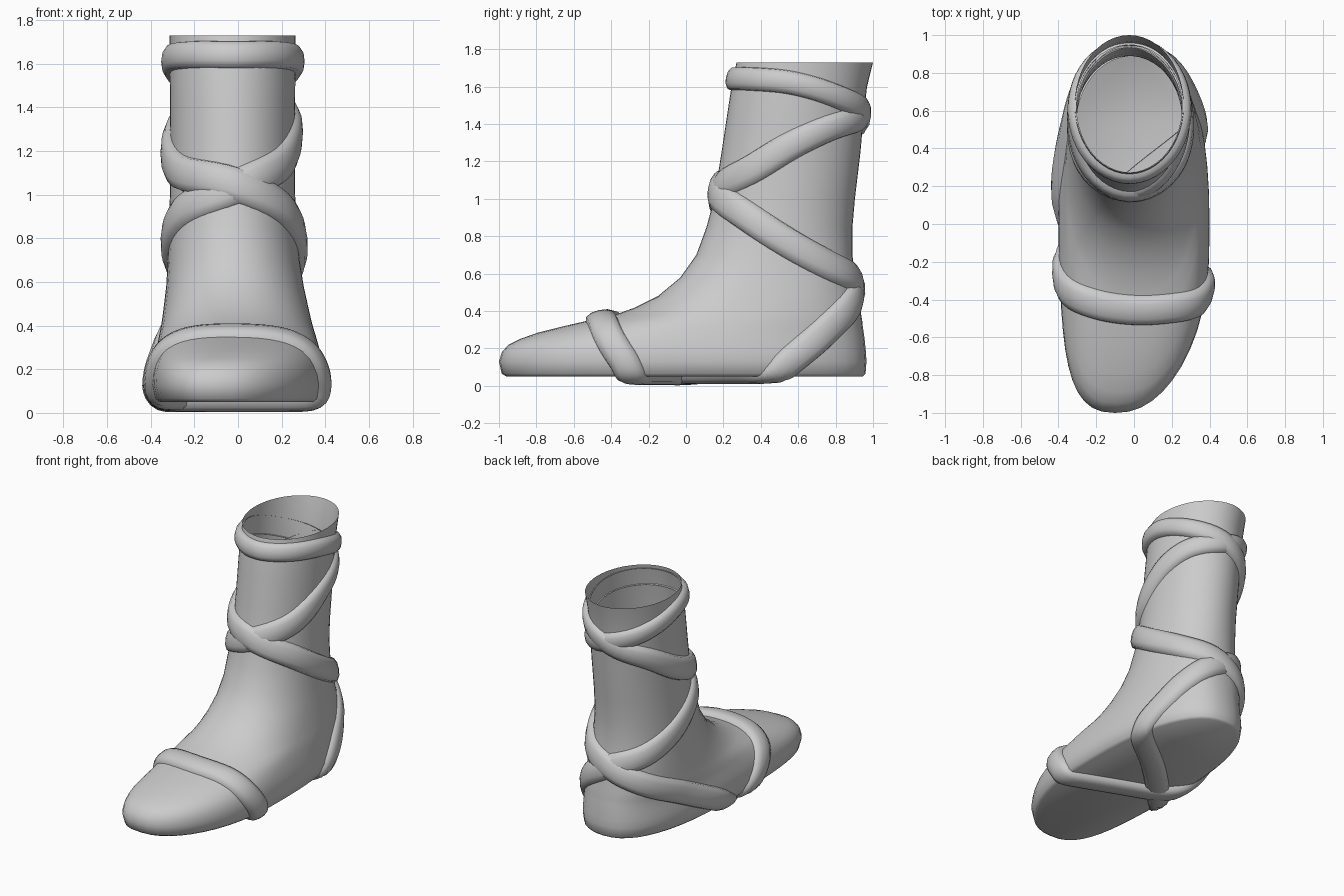
import bpy, bmesh, math
from mathutils import Vector
from mathutils.bvhtree import BVHTree

if "Cube" in bpy.data.objects:
    bpy.data.objects.remove(bpy.data.objects["Cube"])


def finish(bm, name, angle):
    me = bpy.data.meshes.new(name)
    bm.to_mesh(me)
    ob = bpy.data.objects.new(name, me)
    bpy.context.collection.objects.link(ob)
    bpy.ops.object.select_all(action='DESELECT')
    ob.select_set(True)
    bpy.context.view_layer.objects.active = ob
    bpy.ops.object.shade_smooth_by_angle(angle=math.radians(angle))
    return ob


# Boot shell: stacked rings of (z, front y, back y, half width, roundness)
LEVELS = [
    (.05, -.96, .945, .365, 2.4), (.065, -.985, .96, .385, 2.4),
    (.13, -1.0, .965, .40, 2.4), (.18, -.985, .962, .398, 2.4),
    (.22, -.95, .958, .392, 2.4), (.25, -.89, .955, .385, 2.4),
    (.285, -.79, .95, .376, 2.4), (.32, -.65, .945, .367, 2.4),
    (.35, -.52, .942, .36, 2.4), (.38, -.38, .937, .352, 2.35),
    (.42, -.27, .932, .343, 2.3), (.48, -.15, .922, .332, 2.3),
    (.58, -.03, .905, .315, 2.2), (.70, .055, .89, .302, 2.1),
    (.85, .11, .89, .292, 2.05), (1.0, .15, .903, .287, 2),
    (1.25, .19, .933, .285, 2), (1.45, .22, .95, .287, 2),
    (1.6, .243, .968, .288, 2), (1.73, .27, 1.0, .288, 2),
]
N = 48


def spow(v, e):
    return math.copysign(abs(v) ** e, v)


bm = bmesh.new()
rings = []
for z, yf, yb, hw, n in LEVELS:
    ring = []
    for i in range(N):
        a = 2 * math.pi * i / N
        y = (yf + yb) / 2 - (yb - yf) / 2 * spow(math.cos(a), 2 / n)
        x = hw * spow(math.sin(a), 2 / n)
        x -= .1 * (max(0, -y - .2) / .8) ** 2 + .025 * min(1, max(0, (z - .3) / .5))
        ring.append(bm.verts.new((x, y, z)))
    rings.append(ring)
for a, b in zip(rings, rings[1:]):
    for i in range(N):
        j = (i + 1) % N
        bm.faces.new((a[i], a[j], b[j], b[i]))
sole = bm.faces.new(rings[0][::-1])
bmesh.ops.recalc_face_normals(bm, faces=bm.faces)
bm.normal_update()
if sole.normal.z > 0:
    bmesh.ops.reverse_faces(bm, faces=bm.faces)
    bm.normal_update()
bvh = BVHTree.FromBMesh(bm)
finish(bm, "boot_shell", 50)


# Point on the shaft: 0 degrees is front, 90 is right
def S(deg, z):
    a = math.radians(deg)
    d = Vector((math.sin(a), -math.cos(a), 0))
    hit = bvh.ray_cast(Vector((-.02, .57, z)) + d * 2, -d)
    return hit[0]


def arc(*pairs):
    return [S(d, z) for d, z in pairs]


# Wrapping strap: one closed path winding down the leg, round the foot and back up
path = arc((0, 1.64), (45, 1.64), (90, 1.62), (135, 1.55), (180, 1.45),
           (225, 1.34), (270, 1.2), (315, 1.1), (0, 1.05),
           (45, .91), (90, .75), (135, .63), (180, .54), (225, .42))
path += [Vector(p) for p in (
    (-.36, .5, .28), (-.40, .2, .13),
    (-.30, -.02, .03), (0, -.15, .03), (.30, -.27, .03),
    (.41, -.33, .12), (.36, -.41, .26), (.2, -.45, .36), (0, -.46, .38),
    (-.2, -.43, .37), (-.36, -.35, .27), (-.41, -.24, .12),
    (-.30, -.1, .03), (0, .2, .03), (.30, .44, .03),
    (.37, .56, .13), (.31, .74, .28))]
path += arc((150, .43), (180, .54), (225, .63), (270, .75), (315, .91), (0, 1.03),
            (45, 1.15), (90, 1.29), (135, 1.39), (180, 1.45),
            (225, 1.54), (270, 1.62), (315, 1.64))

SUB = 6
line = []
M = len(path)
for i in range(M):
    p0, p1, p2, p3 = (path[(i + k) % M] for k in (-1, 0, 1, 2))
    for s in range(SUB):
        t = s / SUB
        line.append(.5 * (2 * p1 + (p2 - p0) * t + (2 * p0 - 5 * p1 + 4 * p2 - p3) * t * t
                          + (3 * p1 - p0 - 3 * p2 + p3) * t ** 3))
L = len(line)
near = [bvh.find_nearest(p) for p in line]
pos = [h[0] for h in near]
nor = []
for i in range(L):
    v = Vector()
    for k in range(-3, 4):
        v += near[(i + k) % L][1]
    nor.append(v.normalized())

# Bulged cross-section laid onto the shell
SECTION = [(-1, -.006), (-.9, .018), (-.5, .034), (0, .038), (.5, .034), (.9, .018), (1, -.006)]
grid = []
for i in range(L):
    tan = (pos[(i + 2) % L] - pos[i - 2]).normalized()
    side = nor[i].cross(tan).normalized()
    half = .082 - .018 * min(1, max(0, (pos[i].z - 1.2) / .35))
    lift = .005 + .005 * math.sin(2 * math.pi * i / L)
    row = []
    for s, h in SECTION:
        q = bvh.find_nearest(pos[i] + side * s * half)
        n = (nor[i] + q[1]).normalized()
        row.append(q[0] + n * (h + (lift if h > 0 else 0)))
    grid.append(row)
for _ in range(2):
    grid = [[grid[i][j] * .5 + (grid[i - 1][j] + grid[(i + 1) % L][j]) * .25
             for j in range(len(SECTION))] for i in range(L)]

bm = bmesh.new()
vs = [[bm.verts.new((p.x, p.y, max(0, p.z))) for p in row] for row in grid]
for i in range(L):
    a, b = vs[i], vs[(i + 1) % L]
    for j in range(len(SECTION) - 1):
        bm.faces.new((a[j], b[j], b[j + 1], a[j + 1]))
bm.normal_update()
if sum(f.normal.dot(nor[k // (len(SECTION) - 1)]) for k, f in enumerate(bm.faces)) < 0:
    bmesh.ops.reverse_faces(bm, faces=bm.faces)
finish(bm, "wrap_strap", 60)
